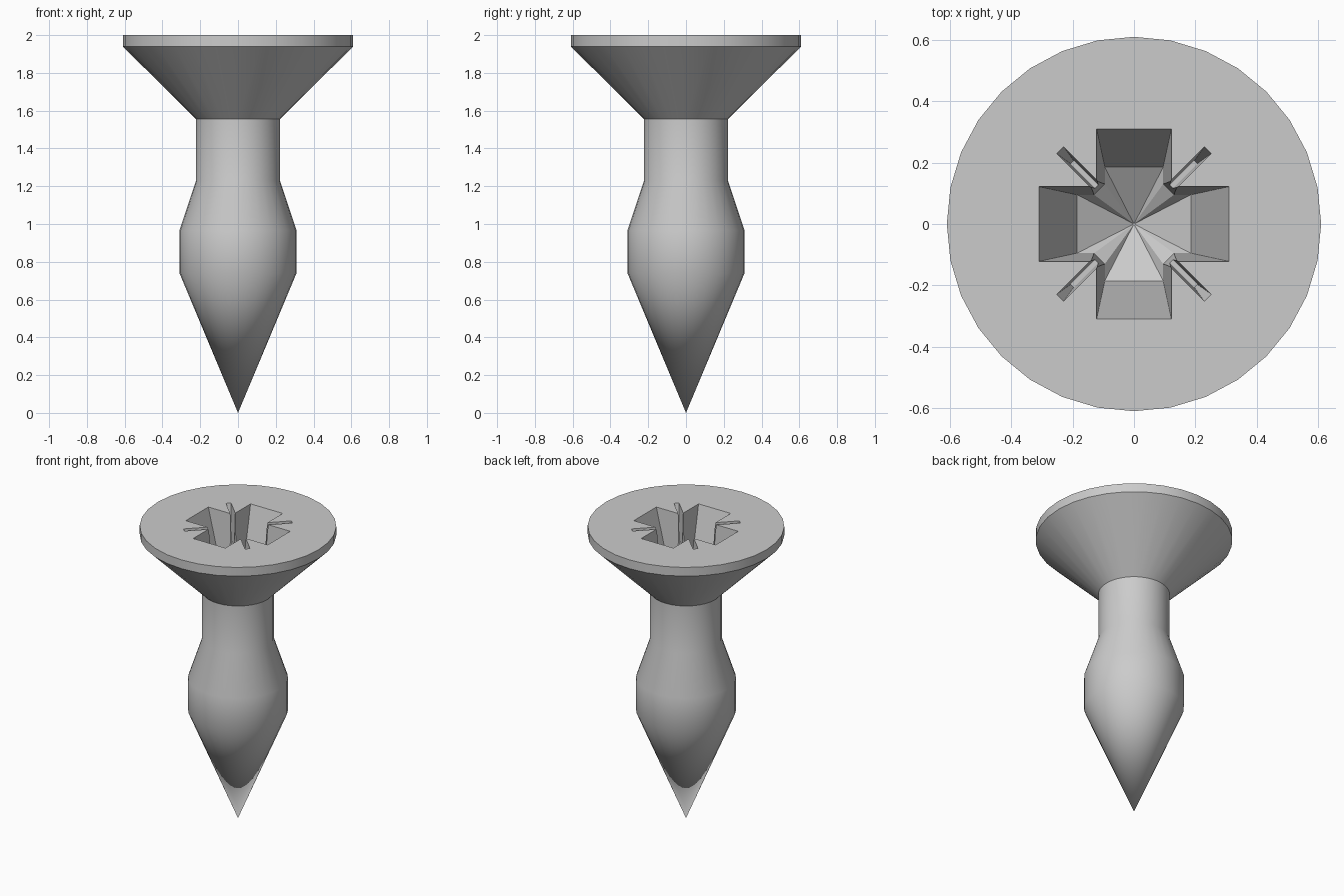
import bpy, bmesh, math
from mathutils import Matrix

cube = bpy.data.objects.get("Cube")
if cube:
    bpy.data.objects.remove(cube, do_unlink=True)

steel = bpy.data.materials.new("grey_steel")
steel.use_nodes = True
colour = (0.6, 0.6, 0.6, 1)
steel.diffuse_color = colour
steel.node_tree.nodes["Principled BSDF"].inputs["Base Color"].default_value = colour


def stack(name, rings, low_tip=None):
    """Join equal rings from low to high, closing the top flat and the bottom flat or to a tip."""
    bm = bmesh.new()
    loops = [[bm.verts.new(p) for p in ring] for ring in rings]
    n = len(loops[0])
    for low, high in zip(loops, loops[1:]):
        for i in range(n):
            j = (i + 1) % n
            bm.faces.new((low[i], low[j], high[j], high[i]))
    bm.faces.new(loops[-1])
    if low_tip is None:
        bm.faces.new(loops[0][::-1])
    else:
        tip = bm.verts.new((0, 0, low_tip))
        for i in range(n):
            bm.faces.new((tip, loops[0][(i + 1) % n], loops[0][i]))
    bmesh.ops.recalc_face_normals(bm, faces=bm.faces)
    mesh = bpy.data.meshes.new(name)
    bm.to_mesh(mesh)
    bm.free()
    mesh.materials.append(steel)
    obj = bpy.data.objects.new(name, mesh)
    bpy.context.collection.objects.link(obj)
    return obj


def circle(radius, z, sides=32):
    return [(radius * math.cos(i * math.tau / sides),
             radius * math.sin(i * math.tau / sides), z) for i in range(sides)]


def cross(reach, half, inner, z):
    """Four-armed outline with small chamfers in the inner corners."""
    arm = [(reach, -half), (reach, half), (inner, half), (half, inner)]
    points = []
    for k in range(4):
        c, s = round(math.cos(k * math.pi / 2)), round(math.sin(k * math.pi / 2))
        points += [(c * x - s * y, s * x + c * y, z) for x, y in arm]
    return points


def slot(reach, half, z):
    return [(0.06, -half, z), (reach, -half, z), (reach, half, z), (0.06, half, z)]


# Pointed shank, neck and countersunk head
profile = [(0.31, 0.74), (0.31, 0.965), (0.222, 1.23), (0.222, 1.555),
           (0.61, 1.94), (0.61, 2.0)]
screw = stack("screw_body", [circle(r, z) for r, z in profile], low_tip=0)

# Tapered cross recess with a conical floor
cutters = [stack("cross_cutter", [cross(0.185, 0.095, 0.13, 1.57),
                                  cross(0.31, 0.122, 0.14, 2.0),
                                  cross(0.31, 0.122, 0.14, 2.1)], low_tip=1.45)]

# Four thin diagonal slots
for k in range(4):
    cutter = stack("slot_cutter", [slot(0.285, 0.007, 1.78), slot(0.34, 0.016, 2.0),
                                   slot(0.34, 0.016, 2.1)])
    cutter.data.transform(Matrix.Rotation(math.pi / 4 + k * math.pi / 2, 4, "Z"))
    cutters.append(cutter)

for cutter in cutters:
    cutter.hide_render = True
    cut = screw.modifiers.new("recess", "BOOLEAN")
    cut.operation = "DIFFERENCE"
    cut.solver = "EXACT"
    cut.object = cutter

# Apply the cuts and drop the helpers
bpy.context.view_layer.update()
graph = bpy.context.evaluated_depsgraph_get()
result = bpy.data.meshes.new_from_object(screw.evaluated_get(graph))
screw.modifiers.clear()
screw.data = result
for cutter in cutters:
    bpy.data.objects.remove(cutter, do_unlink=True)

# Smooth sides with sharp rims
for obj in bpy.context.selected_objects:
    obj.select_set(False)
screw.select_set(True)
bpy.context.view_layer.objects.active = screw
bpy.ops.object.shade_smooth_by_angle(angle=math.radians(30))
